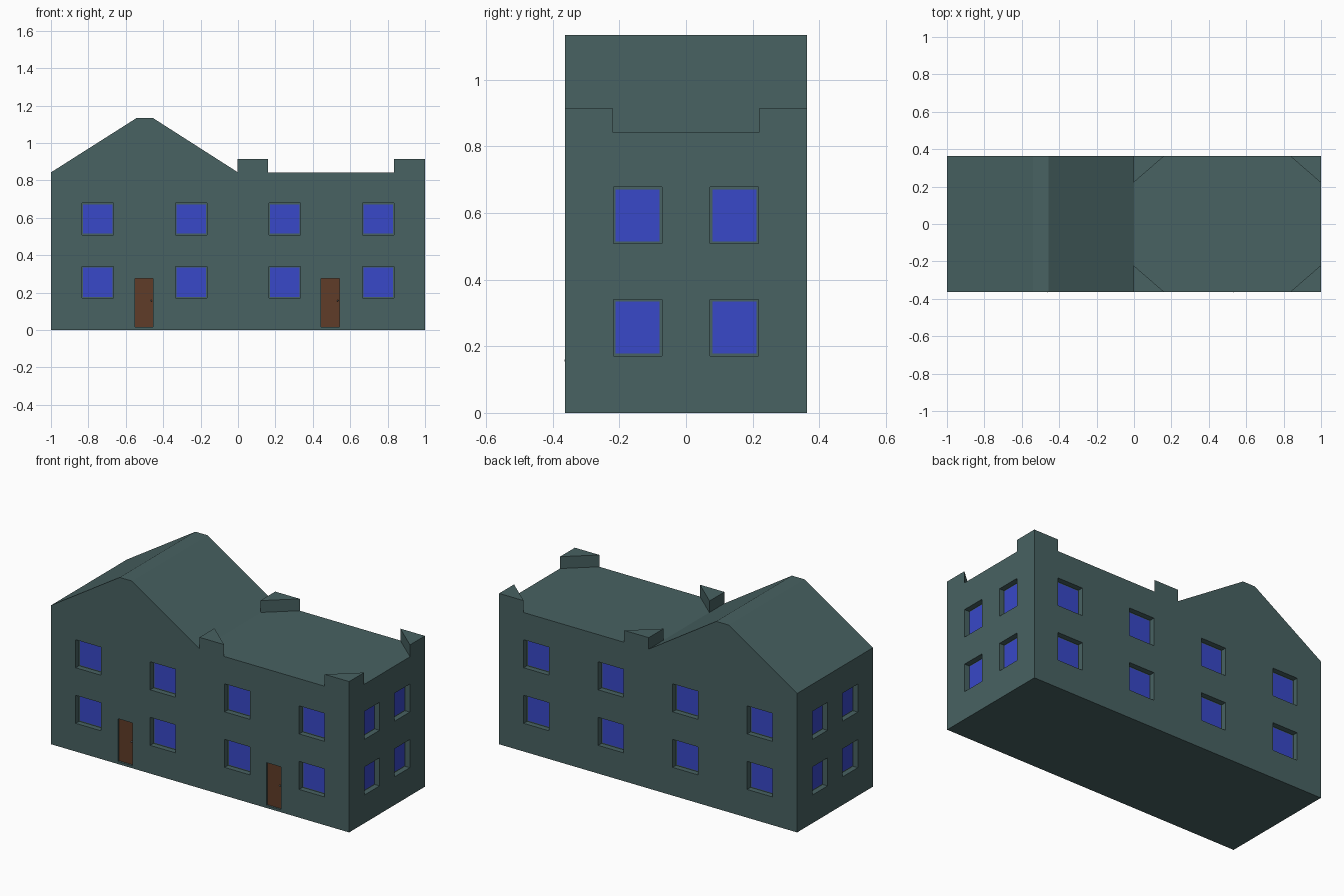
import bpy, bmesh
from mathutils import Matrix, Vector

if "Cube" in bpy.data.objects:
    bpy.data.objects.remove(bpy.data.objects["Cube"])

HX, HY, EAVE = 1.0, 0.363, 0.843


def material(name, rgb):
    m = bpy.data.materials.new(name)
    m.diffuse_color = (*rgb, 1)
    m.use_nodes = True
    m.node_tree.nodes["Principled BSDF"].inputs["Base Color"].default_value = m.diffuse_color
    return m


WALL = material("wall_green", (0.065, 0.122, 0.122))
GLASS = material("window_blue", (0.04, 0.065, 0.58))
WOOD = material("door_brown", (0.117, 0.045, 0.021))
METAL = material("knob_grey", (0.3, 0.3, 0.3))


def finish(bm, name, mat):
    bmesh.ops.recalc_face_normals(bm, faces=bm.faces)
    me = bpy.data.meshes.new(name)
    bm.to_mesh(me)
    bm.free()
    ob = bpy.data.objects.new(name, me)
    bpy.context.collection.objects.link(ob)
    if mat:
        me.materials.append(mat)
    return ob


def prism(name, points, direction, mat):
    bm = bmesh.new()
    face = bm.faces.new([bm.verts.new(p) for p in points])
    ext = bmesh.ops.extrude_face_region(bm, geom=[face], use_keep_orig=True)
    moved = [v for v in ext["geom"] if isinstance(v, bmesh.types.BMVert)]
    bmesh.ops.translate(bm, verts=moved, vec=Vector(direction))
    return finish(bm, name, mat)


def wall_box(bm, opening, near, far, margin=0.0):
    """Box on a wall; near/far are depths measured inwards from the wall face."""
    side, u, z, w, h = opening
    across, depth = w - 2 * margin, far - near
    mid = (near + far) / 2
    if side in ("front", "back"):
        s = -1 if side == "front" else 1
        pos, size = (u, s * (HY - mid), z), (across, depth, h - 2 * margin)
    else:
        s = -1 if side == "left" else 1
        pos, size = (s * (HX - mid), u, z), (depth, across, h - 2 * margin)
    bmesh.ops.create_cube(bm, size=1, matrix=Matrix.Translation(pos) @ Matrix.Diagonal((*size, 1)))


# House body: one profile with gable on the left and flat roof on the right
profile = [(-HX, 0), (HX, 0), (HX, EAVE), (0, EAVE),
           (-0.457, 1.135), (-0.54, 1.135), (-HX, EAVE)]
house = prism("house_body", [(x, -HY, z) for x, z in profile], (0, 2 * HY, 0), WALL)

# Openings: (side, centre along wall, centre z, width, height)
windows = []
for z in (0.256, 0.593):
    for side in ("front", "back"):
        windows += [(side, x, z, 0.17, 0.17) for x in (-0.75, -0.25, 0.25, 0.75)]
    for side in ("left", "right"):
        windows += [(side, y, z, 0.146, 0.17) for y in (-0.145, 0.145)]
doors = [("front", x, 0.145, 0.098, 0.26) for x in (-0.503, 0.493)]

# Cut window and door recesses
WIN_DEPTH, DOOR_DEPTH = 0.033, 0.015
bm = bmesh.new()
for o in windows:
    wall_box(bm, o, -0.02, WIN_DEPTH)
for o in doors:
    wall_box(bm, o, -0.02, DOOR_DEPTH)
cutter = finish(bm, "recess_cutter", None)
cutter.hide_render = True
mod = house.modifiers.new("recesses", "BOOLEAN")
mod.object = cutter
mod.operation = "DIFFERENCE"
mod.solver = "EXACT"
bpy.context.view_layer.objects.active = house
bpy.ops.object.modifier_apply(modifier=mod.name)
bpy.data.objects.remove(cutter)

# Window panes
bm = bmesh.new()
for o in windows:
    wall_box(bm, o, WIN_DEPTH - 0.003, WIN_DEPTH + 0.003, 0.007)
finish(bm, "window_panes", GLASS)

# Doors
bm = bmesh.new()
for o in doors:
    wall_box(bm, o, DOOR_DEPTH - 0.003, DOOR_DEPTH + 0.003)
finish(bm, "doors", WOOD)

# Door knobs
bm = bmesh.new()
for o in doors:
    x = o[1] + 0.04
    wall_box(bm, ("front", x, 0.157, 0.003, 0.003), 0, DOOR_DEPTH)
    bmesh.ops.create_uvsphere(bm, u_segments=10, v_segments=6, radius=0.0045,
                              matrix=Matrix.Translation((x, -HY + 0.002, 0.157)))
finish(bm, "door_knobs", METAL)

# Triangular corner parapets on the flat roof
for cx, dx, lx in ((-0.004, 1, "inner"), (HX, -1, "outer")):
    for s, ly in ((-1, "front"), (1, "back")):
        tri = [(cx, s * HY, EAVE - 0.002), (cx + dx * 0.165, s * HY, EAVE - 0.002),
               (cx, s * 0.22, EAVE - 0.002)]
        prism(f"parapet_{ly}_{lx}", tri, (0, 0, 0.074), WALL)
